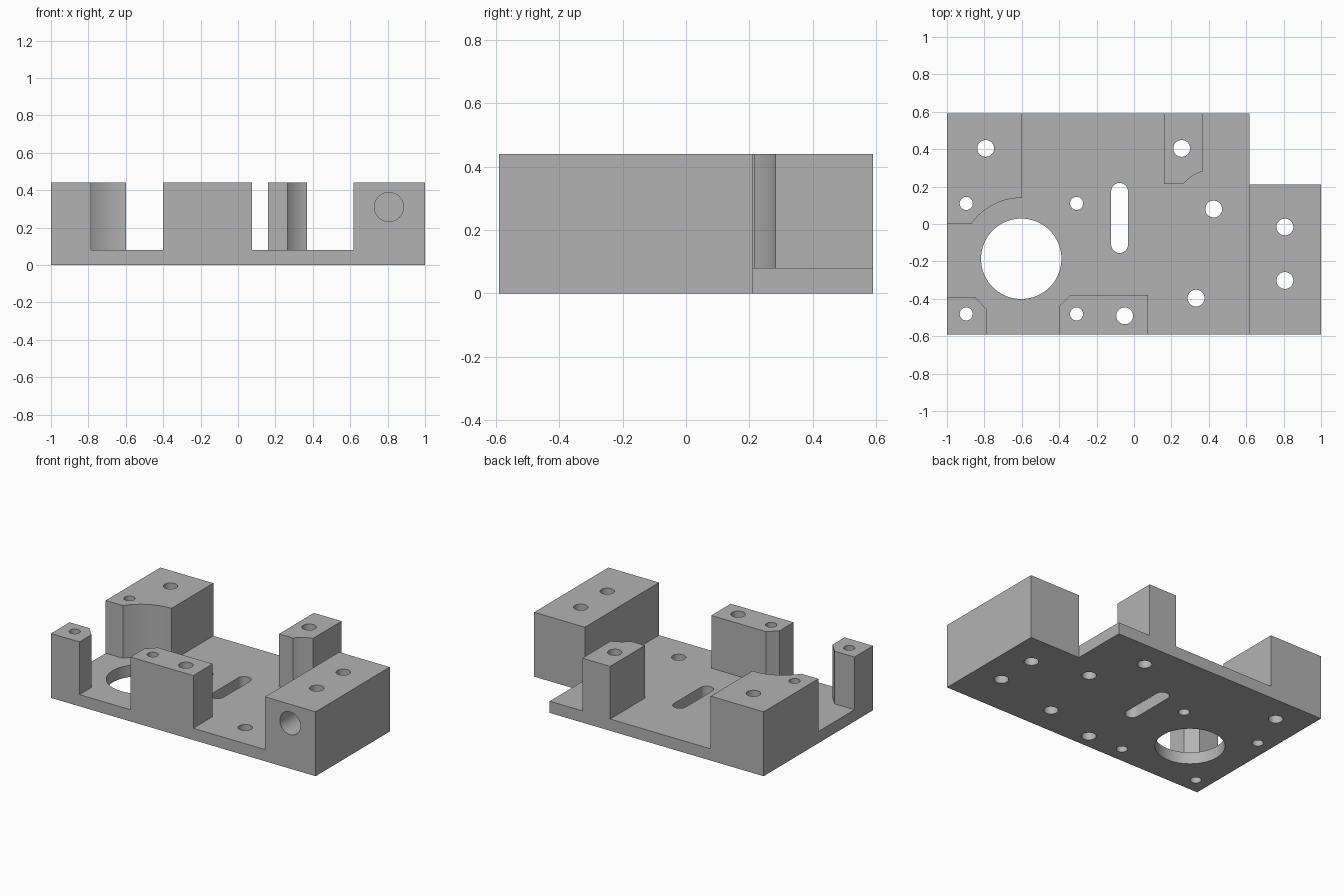
import bpy, bmesh
from math import sin, cos, atan2, pi, radians, dist
from mathutils import Matrix

if "Cube" in bpy.data.objects:
    bpy.data.objects.remove(bpy.data.objects["Cube"])

X, Y = 1.0, 0.59           # half length and half depth
STEP_X, STEP_Y = 0.617, 0.21
FLOOR, TOP = 0.08, 0.44
MOTOR = (-0.603, -0.186)

grey = bpy.data.materials.new("machined_grey")
grey.use_nodes = True
colour = (0.45, 0.45, 0.45, 1)
grey.diffuse_color = colour
grey.node_tree.nodes["Principled BSDF"].inputs["Base Color"].default_value = colour


def prism(name, outline, z0, z1):
    """Extrude a closed xy outline from z0 to z1."""
    bm = bmesh.new()
    face = bm.faces.new([bm.verts.new((x, y, z0)) for x, y in outline])
    grown = bmesh.ops.extrude_face_region(bm, geom=[face])["geom"]
    top = [v for v in grown if isinstance(v, bmesh.types.BMVert)]
    bmesh.ops.translate(bm, verts=top, vec=(0, 0, z1 - z0))
    bmesh.ops.recalc_face_normals(bm, faces=bm.faces)
    mesh = bpy.data.meshes.new(name)
    bm.to_mesh(mesh)
    bm.free()
    mesh.materials.append(grey)
    obj = bpy.data.objects.new(name, mesh)
    bpy.context.collection.objects.link(obj)
    return obj


def arc(centre, start, end, steps=14):
    """Short arc about centre, running from start to end."""
    cx, cy = centre
    r = dist(centre, start)
    a = atan2(start[1] - cy, start[0] - cx)
    b = atan2(end[1] - cy, end[0] - cx)
    turn = (b - a + pi) % (2 * pi) - pi
    return [(cx + r * cos(a + turn * i / steps), cy + r * sin(a + turn * i / steps))
            for i in range(steps + 1)]


def slot(x, y0, y1, r, n=32):
    """Round outline; stretched into a slot when y0 and y1 differ."""
    half = n // 2
    ends = [(y1, 0), (y0, pi)]
    pts = [(x + r * cos(a + pi * i / half), y + r * sin(a + pi * i / half))
           for y, a in ends for i in range(half + (y0 != y1))]
    return pts


def combine(target, tool, operation):
    mod = target.modifiers.new(operation, "BOOLEAN")
    mod.operation = operation
    mod.solver = "EXACT"
    mod.object = tool
    bpy.context.view_layer.objects.active = target
    bpy.ops.object.modifier_apply(modifier=mod.name)
    bpy.data.objects.remove(tool)


# Floor plate with the stepped back corner
body = prism("mounting_bracket", [(-X, -Y), (X, -Y), (X, STEP_Y), (STEP_X, STEP_Y),
                                  (STEP_X, Y), (-X, Y)], 0, FLOOR)

# Raised blocks standing on the plate
blocks = {
    "back_motor_block": [(-X, 0)] + arc(MOTOR, (-0.87, 0), (-0.6, 0.14))
                        + [(-0.6, Y), (-X, Y)],
    "front_corner_post": [(-X, -Y), (-0.785, -Y), (-0.785, -0.46), (-0.85, -0.39),
                          (-X, -0.39)],
    "front_middle_block": [(-0.4, -Y), (0.075, -Y), (0.075, -0.38), (-0.34, -0.38),
                           (-0.4, -0.44)],
    "back_post": [(0.16, Y), (0.16, 0.215)]
                 + arc((0.426, 0.08), (0.265, 0.215), (0.37, 0.283)) + [(0.37, Y)],
    "rod_block": [(STEP_X, -Y), (X, -Y), (X, STEP_Y), (STEP_X, STEP_Y)],
}
for name, outline in blocks.items():
    combine(body, prism(name, outline, 0, TOP), "UNION")

# Vertical through holes, grouped by radius
holes = {
    0.035: [(-0.897, 0.11), (-0.897, -0.481), (-0.307, 0.11), (-0.307, -0.481)],
    0.045: [(-0.793, 0.404), (0.255, 0.404), (0.426, 0.08), (0.332, -0.396),
            (-0.05, -0.491), (0.807, -0.016), (0.807, -0.302)],
}
cuts = [slot(x, y, y, r) for r, centres in holes.items() for x, y in centres]
cuts.append(slot(*MOTOR, MOTOR[1], 0.215, 64))      # motor opening
cuts.append(slot(-0.077, -0.11, 0.175, 0.045))      # belt slot
for outline in cuts:
    combine(body, prism("hole_cutter", outline, -0.1, TOP + 0.1), "DIFFERENCE")

# Blind rod bore in the front of the rod block
bore = prism("bore_cutter", slot(0, 0, 0, 0.078), -0.1, 0.69)
bore.data.transform(Matrix.Translation((0.807, -Y, 0.31)) @ Matrix.Rotation(-pi / 2, 4, "X"))
combine(body, bore, "DIFFERENCE")

# Merge coplanar leftovers, then smooth only the round walls
bm = bmesh.new()
bm.from_mesh(body.data)
bmesh.ops.remove_doubles(bm, verts=bm.verts, dist=0.0001)
bmesh.ops.dissolve_limit(bm, angle_limit=radians(0.5), verts=bm.verts, edges=bm.edges)
bm.to_mesh(body.data)
bm.free()
bpy.ops.object.select_all(action="DESELECT")
body.select_set(True)
bpy.context.view_layer.objects.active = body
bpy.ops.object.shade_smooth_by_angle(angle=radians(25))
